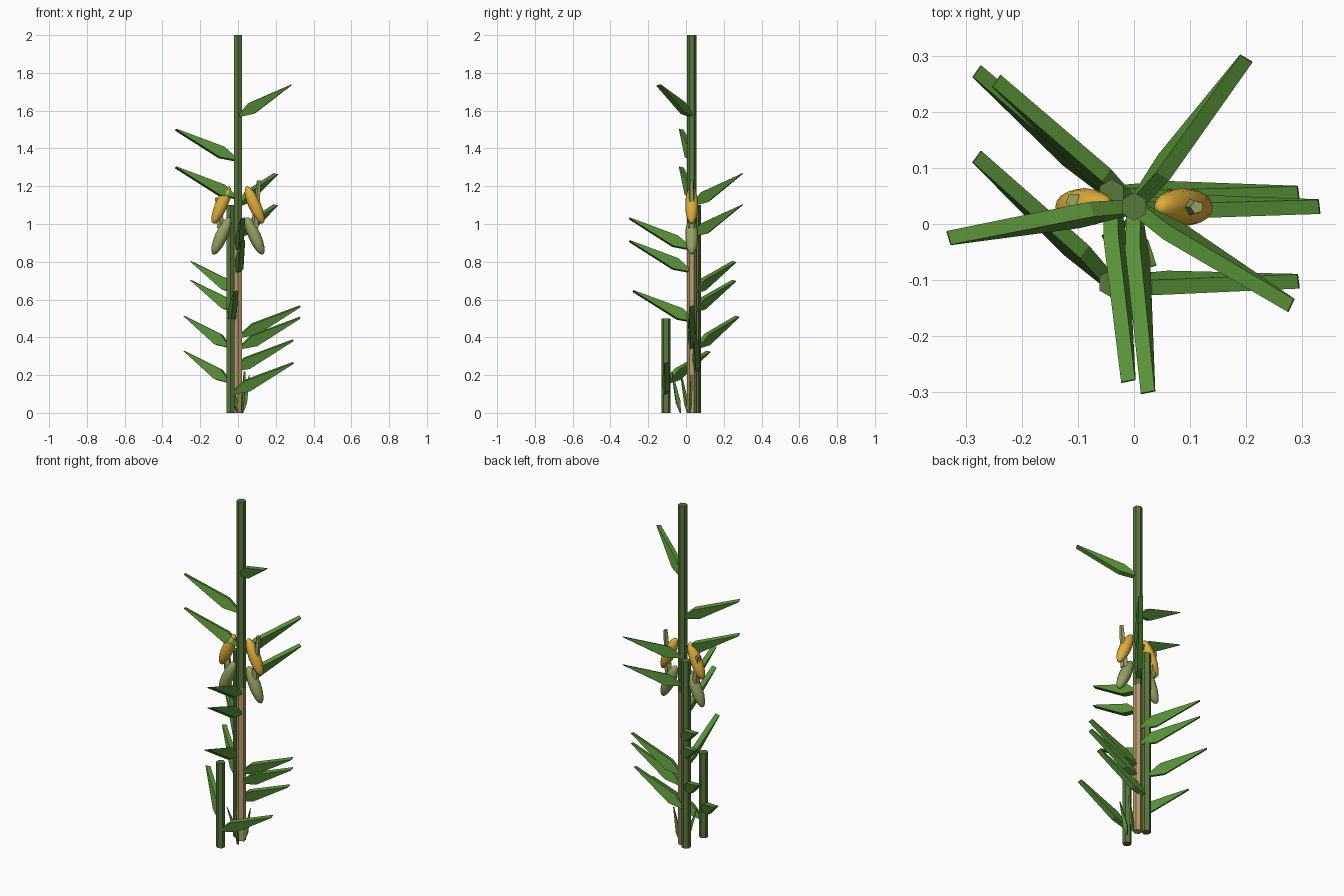
import bpy, bmesh, math
from mathutils import Vector, Matrix

if "Cube" in bpy.data.objects:
    bpy.data.objects.remove(bpy.data.objects["Cube"])


def material(name, rgb):
    m = bpy.data.materials.new(name)
    m.diffuse_color = (*rgb, 1)
    m.use_nodes = True
    m.node_tree.nodes["Principled BSDF"].inputs["Base Color"].default_value = m.diffuse_color
    return m


LEAF = material("leaf green", (0.10, 0.29, 0.04))
STALK = material("stalk green", (0.10, 0.19, 0.045))
TAN = material("dry tan", (0.48, 0.33, 0.15))
YELLOW = material("kernel yellow", (0.75, 0.43, 0.04))
HUSK = material("husk green", (0.30, 0.36, 0.12))


def finish(bm, name, mat, smooth=False):
    bmesh.ops.recalc_face_normals(bm, faces=bm.faces)
    for f in bm.faces:
        f.smooth = smooth
    me = bpy.data.meshes.new(name)
    bm.to_mesh(me)
    bm.free()
    me.materials.append(mat)
    ob = bpy.data.objects.new(name, me)
    bpy.context.collection.objects.link(ob)
    return ob


def tube(name, mat, a, b, r1, r2, sides=6):
    """Tapered prism from point a to point b."""
    a, b = Vector(a), Vector(b)
    d = b - a
    turn = d.to_track_quat('Z', 'Y').to_matrix().to_4x4() if d.xy.length > 1e-6 else Matrix()
    bm = bmesh.new()
    bmesh.ops.create_cone(bm, cap_ends=True, segments=sides, radius1=r1, radius2=r2,
                          depth=d.length, matrix=Matrix.Translation((a + b) / 2) @ turn)
    return finish(bm, name, mat)


def blade(name, mat, base, tip, roll=15, scale=1.0):
    """Long four-sided leaf: thin root, deep middle, flat narrow tip."""
    base, tip = Vector(base), Vector(tip)
    d = tip - base
    length = d.length
    d.normalize()
    left = Vector((0, 0, 1)).cross(d).normalized()
    up = d.cross(left)
    c, s = math.cos(math.radians(roll)), math.sin(math.radians(roll))
    left, up = left * c + up * s, up * c - left * s
    bm = bmesh.new()
    rings = []
    for t, w, h in ((0, 0.026, 0.006), (0.265, 0.028, 0.063), (1, 0.026, 0.004)):
        p = base + d * length * t
        rings.append([bm.verts.new(p + left * i * w * scale / 2 + up * j * h * scale / 2)
                      for i, j in ((-1, -1), (1, -1), (1, 1), (-1, 1))])
    for r, q in zip(rings, rings[1:]):
        for k in range(4):
            n = (k + 1) % 4
            bm.faces.new((r[k], r[n], q[n], q[k]))
    bm.faces.new(rings[0])
    bm.faces.new(rings[-1])
    return finish(bm, name, mat)


def pod(name, mat, x, z, lean):
    """Smooth tilted ellipsoid for an ear or a husk."""
    bm = bmesh.new()
    bmesh.ops.create_uvsphere(bm, u_segments=12, v_segments=8, radius=1)
    m = (Matrix.Translation((x, 0.03, z)) @ Matrix.Rotation(lean, 4, 'Y')
         @ Matrix.Diagonal((0.033, 0.034, 0.108, 1)))
    bm.transform(m)
    return finish(bm, name, mat, True)


# Stalks
MAIN, BACK, FRONT = (0, 0.031), (-0.04, 0.055), (-0.04, -0.106)
tube("main_stalk_lower", TAN, (*MAIN, 0), (*MAIN, 0.9), 0.025, 0.025)
tube("main_stalk_upper", STALK, (*MAIN, 0.9), (*MAIN, 2), 0.025, 0.025)
tube("back_stalk", STALK, (*BACK, 0), (*BACK, 1.1), 0.025, 0.025)
tube("front_stalk", STALK, (*FRONT, 0), (*FRONT, 0.5), 0.025, 0.025)

# Leaves: stalk, tip position, tip heights
LEAVES = (
    (MAIN, (0.28, -0.145), (1.735,)),
    (MAIN, (-0.33, -0.025), (1.50, 1.30)),
    (MAIN, (0.2, 0.295), (1.265, 1.10)),
    (MAIN, (0.025, -0.30), (1.03, 0.91)),
    (MAIN, (-0.245, 0.255), (0.80, 0.70)),
    (MAIN, (0.33, 0.031), (0.565, 0.505)),
    (BACK, (-0.01, -0.28), (0.645,)),
    (BACK, (-0.28, 0.272), (0.51,)),
    (BACK, (0.293, 0.055), (0.385,)),
    (FRONT, (-0.28, 0.12), (0.325,)),
    (FRONT, (0.293, -0.102), (0.265,)),
)
for stalk, tip, heights in LEAVES:
    for z in heights:
        blade("leaf", LEAF, (*stalk, z - 0.165), (*tip, z))

# Small shoots at the foot
for base, tip in (((0.02, -0.03, 0.0), (0.035, -0.075, 0.22)),
                  ((0, 0.01, 0.0), (-0.055, -0.025, 0.2)),
                  ((0.025, 0.02, 0.0), (0.06, 0.03, 0.2))):
    blade("shoot", LEAF, base, tip, 0, 0.4)

# Ears, husks and husk tips on both sides
for side in (-1, 1):
    lean = -side * math.radians(24)
    pod("ear", YELLOW, side * 0.088, 1.1, lean)
    pod("husk", HUSK, side * 0.088, 0.937, lean)
tube("husk_tip", HUSK, (0.09, 0.03, 0.98), (0.112, 0.03, 1.23), 0.022, 0.012, 5)
tube("husk_tip", HUSK, (-0.09, 0.035, 0.98), (-0.108, 0.042, 1.14), 0.022, 0.014, 5)
